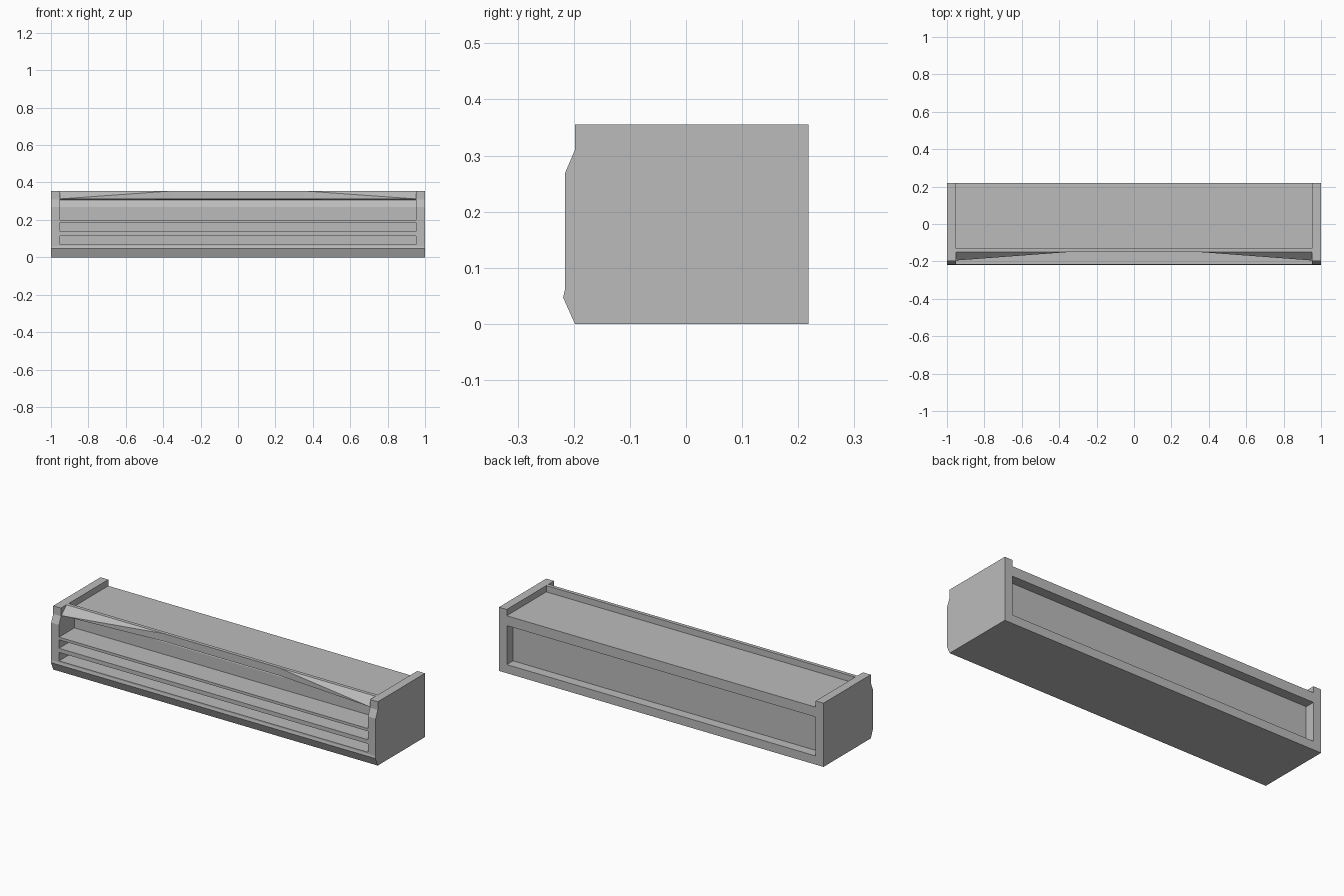
import bpy, bmesh

cube = bpy.data.objects.get("Cube")
if cube:
    bpy.data.objects.remove(cube, do_unlink=True)

grey = bpy.data.materials.new("plain_grey")
grey.use_nodes = True
colour = (0.5, 0.5, 0.5, 1)
grey.diffuse_color = colour
grey.node_tree.nodes["Principled BSDF"].inputs["Base Color"].default_value = colour

INNER, BACK, TOP = 0.952, 0.218, 0.355
FRONT, STEP, POCKET = -0.216, -0.198, -0.08


def finish(name, bm):
    bmesh.ops.recalc_face_normals(bm, faces=bm.faces)
    mesh = bpy.data.meshes.new(name)
    bm.to_mesh(mesh)
    bm.free()
    mesh.materials.append(grey)
    obj = bpy.data.objects.new(name, mesh)
    bpy.context.collection.objects.link(obj)
    return obj


def extrude_profile(name, profile, x0, x1):
    """Sweep a closed (y, z) outline along x."""
    bm = bmesh.new()
    face = bm.faces.new([bm.verts.new((x0, y, z)) for y, z in profile])
    swept = bmesh.ops.extrude_face_region(bm, geom=[face], use_keep_orig=True)
    moved = [v for v in swept["geom"] if isinstance(v, bmesh.types.BMVert)]
    bmesh.ops.translate(bm, verts=moved, vec=(x1 - x0, 0, 0))
    return finish(name, bm)


# End panels with chamfered front edges
end_outline = [(STEP, 0), (-0.219, 0.047), (FRONT, 0.06), (FRONT, 0.268),
               (STEP, 0.31), (STEP, TOP), (BACK, TOP), (BACK, 0)]
extrude_profile("left_end_panel", end_outline, INNER, 1)
extrude_profile("right_end_panel", end_outline, -1, -INNER)

# Main body: lower lip, two slots, open shelf, top rail, sunken top and back
body = [(STEP, 0), (-0.219, 0.047), (FRONT, 0.06)]
for low, high in ((0.068, 0.115), (0.138, 0.185)):
    body += [(FRONT, low), (POCKET, low), (POCKET, high), (FRONT, high)]
body += [(FRONT, 0.2), (POCKET, 0.2), (POCKET, 0.268), (-0.06, 0.306),
         (-0.15, 0.312), (-0.15, TOP), (-0.13, TOP), (-0.13, 0.32),
         (BACK, 0.32), (BACK, 0.265), (0.163, 0.265), (0.163, 0.048),
         (BACK, 0.048), (BACK, 0)]
extrude_profile("shelf_body", body, -INNER, INNER)

# Tapered lips that widen the top rail towards the ends
for side, name in ((1, "left_rail_lip"), (-1, "right_rail_lip")):
    bm = bmesh.new()
    corners = [(0.35, -0.15, 0.312), (INNER, -0.15, 0.312),
               (INNER, -0.195, 0.312), (INNER, -0.15, TOP), (0.35, -0.15, TOP)]
    for x, y, z in corners:
        bm.verts.new((side * x, y, z))
    bmesh.ops.convex_hull(bm, input=bm.verts)
    finish(name, bm)
